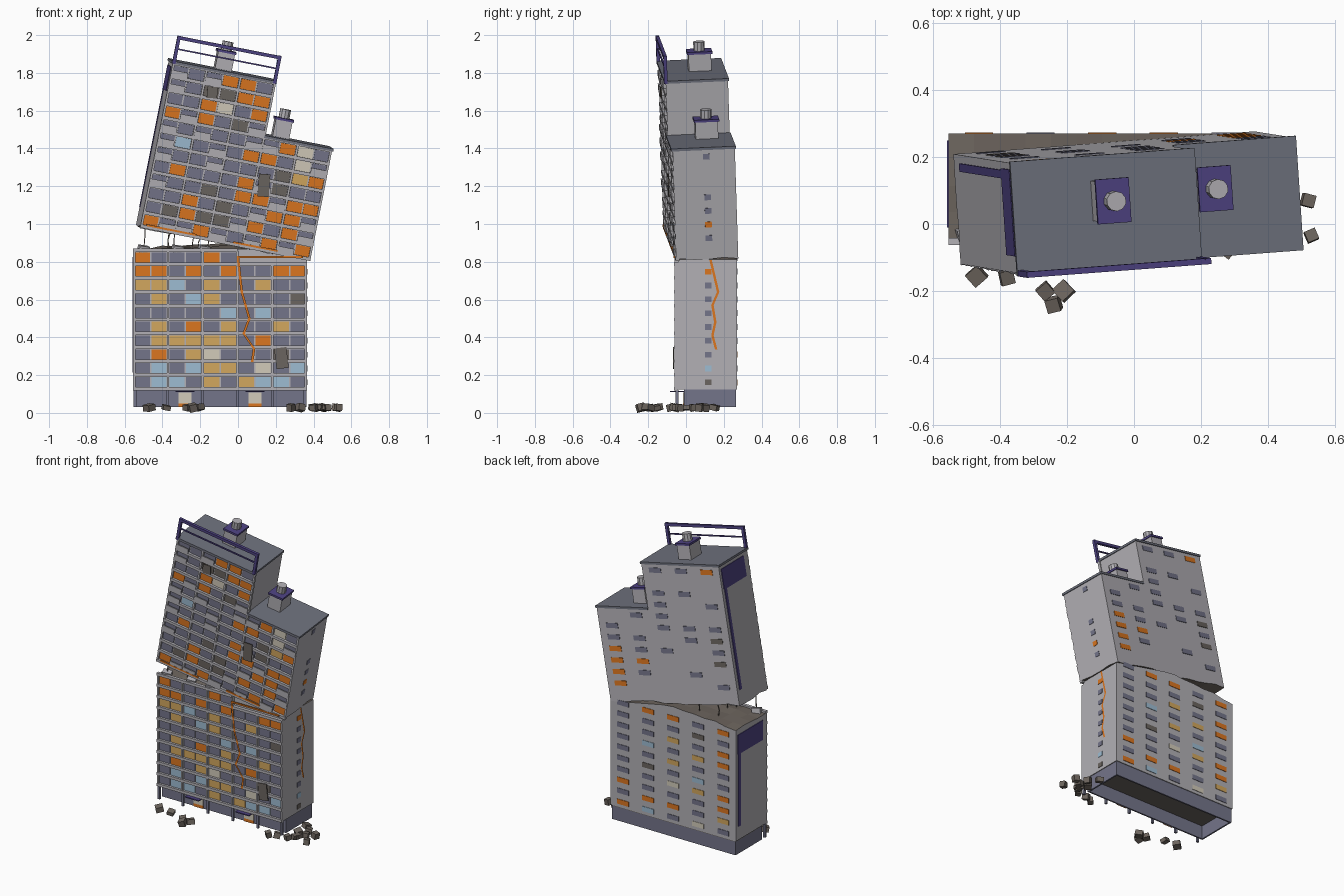
import bpy, bmesh, math, random
from mathutils import Matrix, Vector, Euler

random.seed(4)
cube = bpy.data.objects.get("Cube")
if cube:
    bpy.data.objects.remove(cube, do_unlink=True)

# One flat colour per key
COLOURS = {
    "w": ("concrete", "B2B0B5"), "s": ("roof_slate", "6F727E"), "g": ("grey_glass", "74758A"),
    "o": ("orange", "DB7620"), "t": ("tan_light", "D2A75E"), "b": ("pale_blue", "9DBCD2"),
    "n": ("burnt_brown", "6B6560"), "c": ("cream", "D2CBBA"), "p": ("deep_purple", "4E4382"),
    "r": ("rubble_brown", "6E665F")}


def linear(h):
    s = [int(h[i:i + 2], 16) / 255 for i in (0, 2, 4)]
    return tuple(((c + 0.055) / 1.055) ** 2.4 for c in s) + (1,)


MATS = {}
for key, (label, h) in COLOURS.items():
    m = bpy.data.materials.new(label)
    m.use_nodes = True
    m.diffuse_color = linear(h)
    m.node_tree.nodes["Principled BSDF"].inputs["Base Color"].default_value = linear(h)
    MATS[key] = m
KEYS = list(COLOURS)


def box(bm, lo, hi, col, rot=None):
    lo, hi = Vector(lo), Vector(hi)
    mat = Matrix.Translation((lo + hi) / 2)
    if rot:
        mat = mat @ Euler(rot).to_matrix().to_4x4()
    mat = mat @ Matrix.Diagonal((*(hi - lo), 1))
    vs = bmesh.ops.create_cube(bm, size=1, matrix=mat)["verts"]
    for f in {f for v in vs for f in v.link_faces}:
        f.material_index = KEYS.index(col)


def bar(bm, a, b, t, col):
    a, b = Vector(a), Vector(b)
    d = b - a
    mat = Matrix.Translation((a + b) / 2) @ d.to_track_quat('Z', 'Y').to_matrix().to_4x4()
    vs = bmesh.ops.create_cube(bm, size=1, matrix=mat @ Matrix.Diagonal((t, t, d.length, 1)))["verts"]
    for f in {f for v in vs for f in v.link_faces}:
        f.material_index = KEYS.index(col)


def finish(name, bm, matrix):
    used = sorted({f.material_index for f in bm.faces})
    for f in bm.faces:
        f.material_index = used.index(f.material_index)
    me = bpy.data.meshes.new(name)
    bm.to_mesh(me)
    bm.free()
    for i in used:
        me.materials.append(MATS[KEYS[i]])
    ob = bpy.data.objects.new(name, me)
    bpy.context.collection.objects.link(ob)
    ob.matrix_world = matrix


W, D, BAY, P = 0.92, 0.33, 0.184, 0.0733
WALL = 0.018
LOWER = Matrix.Translation((-0.555, -0.06, 0.125))
UPPER = Matrix.Translation((-0.517, -0.12, 0.987)) @ Euler(
    [math.radians(a) for a in (2.6, 11.1, 4.3)]).to_matrix().to_4x4()
GROUND = Matrix.Identity(4)


def facade(prefix, rows, matrix, railings):
    """Front grid of slabs, fins and windows; rows run top to bottom."""
    rows = rows[::-1]
    bays = [len(r) // 2 for r in rows]
    bm = bmesh.new()
    for k in range(len(rows) + 1):
        n = max(bays[max(k - 1, 0)], bays[min(k, len(rows) - 1)])
        box(bm, (0, -0.003, k * P - 0.006), (n * BAY, WALL, k * P + 0.012), "w")
    for b in range(6):
        top = sum(n >= b for n in bays) * P
        x = min(max(b * BAY, 0.006), W - 0.006)
        box(bm, (x - 0.006, 0, 0), (x + 0.006, WALL, top), "w")
    finish(prefix + "_slabs_and_fins", bm, matrix)
    bm = bmesh.new()
    for k, row in enumerate(rows):
        for i, col in enumerate(row):
            x, z = (i + 0.5) * BAY / 2 + (0.002 if i % 2 == 0 else -0.002), k * P
            box(bm, (x - 0.04, WALL - 0.006, z + 0.012), (x + 0.04, WALL + 0.002, z + 0.065), col)
    finish(prefix + "_front_windows", bm, matrix)
    if railings:
        bm = bmesh.new()
        for k, row in enumerate(rows):
            for i, col in enumerate(row):
                if col == "g" and random.random() < 0.6:
                    x, z = (i + 0.5) * BAY / 2, k * P + 0.01
                    box(bm, (x - 0.044, -0.006, z), (x + 0.044, 0.001, z + 0.03), "w")
        finish(prefix + "_balcony_panels", bm, matrix)


def plates(prefix, back, side, matrix):
    """Small windows on the back and on the right-hand end."""
    bm = bmesh.new()
    for k, row in enumerate(back[::-1]):
        for i, col in enumerate(row[::-1]):
            if col != " ":
                x, z = (i + 0.5) * BAY, (k + 0.5) * P
                box(bm, (x - 0.042, D - 0.003, z - 0.016), (x + 0.042, D + 0.003, z + 0.016), col)
    for k, col in enumerate(side):
        if col != " ":
            z = (k + 0.5) * P
            box(bm, (W - 0.003, 0.16, z - 0.015), (W + 0.003, 0.195, z + 0.015), col)
    finish(prefix + "_small_windows", bm, matrix)


def broken_slab(name, height, skirt, matrix):
    """Jagged fracture surface with a concrete skirt joining it to the block."""
    bm = bmesh.new()
    bmesh.ops.create_grid(bm, x_segments=12, y_segments=4, size=0.5,
                          matrix=Matrix.Translation((W / 2, (D + WALL) / 2, 0))
                          @ Matrix.Diagonal((W, D - WALL, 1, 1)))
    for v in bm.verts:
        v.co.z = height(v.co.x, v.co.y)
    for f in bm.faces:
        f.material_index = KEYS.index("r")
    rim = [e for e in bm.edges if e.is_boundary]
    new = bmesh.ops.extrude_edge_only(bm, edges=rim)["geom"]
    for v in (g for g in new if isinstance(g, bmesh.types.BMVert)):
        v.co.z = skirt
    for f in (g for g in new if isinstance(g, bmesh.types.BMFace)):
        f.material_index = KEYS.index("w")
    bmesh.ops.recalc_face_normals(bm, faces=bm.faces)
    finish(name, bm, matrix)


def crack(name, pts, along, width, matrix):
    bm = bmesh.new()
    side = Vector(along) * width / 2
    pairs = [(bm.verts.new(Vector(p) - side), bm.verts.new(Vector(p) + side)) for p in pts]
    for (a, b), (c, d) in zip(pairs, pairs[1:]):
        bm.faces.new((a, b, d, c)).material_index = KEYS.index("o")
    finish(name, bm, matrix)


def stub(x, y):
    ridge = 0.735 + 0.035 * (y / D) * math.sin(math.pi * x / W) + random.uniform(-0.006, 0.008)
    return min(ridge, 0.862 - 0.2 * x + 0.01)


# Lower block
bm = bmesh.new()
box(bm, (0, WALL, 0), (W, D, 0.675), "w")
finish("lower_core", bm, LOWER)
broken_slab("lower_broken_top", stub, 0.67, LOWER)
facade("lower", ["ogggog", "oogogoggoo", "ttbgtggtgg", "gtgbtggggn", "gggggbgbgg", "gtgogtggtg",
                 "gtttttgogg", "gogtcgggng", "gbgbttgcgb", "gbbgtgtbbg"], LOWER, False)
plates("lower", ["googo", "gggng", "ggtgo", "gbgto", "ggtgg", "gngbg", "ggcto", "ogggo",
                 "googt", "obgcg"], "nbggggggo", LOWER)

# Tilted upper block with two roof levels
H1, H2, STEP = 12 * P, 8 * P, 3 * BAY
bm = bmesh.new()
box(bm, (0, WALL, 0.02), (STEP, D, H1), "w")
box(bm, (STEP, WALL, 0.02), (W, D, H2), "w")
finish("upper_core", bm, UPPER)
broken_slab("upper_broken_base", lambda x, y: random.uniform(-0.012, 0.006), 0.03, UPPER)
facade("upper", ["gggoog", "ggnnoo", "ggocgo", "ogogng", "gggggggocg", "gbgggoogcg", "gggggggnto",
                 "gogggogngg", "gggngoogoo", "ggognggoog", "gnonngogog", "oggogggogo"], UPPER, True)
plates("upper", ["  ggo", "     ", "  gg ", "  g g", " gg  ", "g ggg", "gg gn", "ogg g",
                 "oo  n", "og g ", "o   g", "     "], " gogg  g", UPPER)
bm = bmesh.new()
box(bm, (-0.006, -0.008, H1), (STEP + 0.006, D + 0.005, H1 + 0.014), "s")
box(bm, (STEP, -0.008, H2), (W + 0.006, D + 0.005, H2 + 0.014), "s")
finish("roof_slabs", bm, UPPER)

# Rooftop plant rooms with purple lids and round vents
for name, u, z in (("high_plant_room", 0.28, H1), ("low_plant_room", 0.65, H2)):
    bm = bmesh.new()
    box(bm, (u - 0.045, 0.14, z), (u + 0.045, 0.26, z + 0.105), "w")
    box(bm, (u - 0.051, 0.133, z + 0.105), (u + 0.051, 0.267, z + 0.118), "p")
    bmesh.ops.create_cone(bm, cap_ends=True, segments=10, radius1=0.03, radius2=0.03, depth=0.05,
                          matrix=Matrix.Translation((u, 0.2, z + 0.14)))
    finish(name, bm, UPPER)

# Purple sign frame on the front roof edge
bm = bmesh.new()
for u in (0.005, 0.55):
    bar(bm, (u, 0.0, H1), (u, 0.0, 1.03), 0.018, "p")
bar(bm, (-0.004, 0.0, 1.02), (0.559, 0.0, 1.02), 0.018, "p")
bar(bm, (0.005, 0.0, 0.96), (0.55, 0.0, 0.96), 0.008, "p")
finish("roof_frame", bm, UPPER)

# Purple panels and stripes on the left-hand end
for name, top, mat in (("lower_end_panel", 0.70, LOWER), ("upper_end_panel", 0.86, UPPER)):
    bm = bmesh.new()
    box(bm, (-0.004, 0.05, top - 0.13), (0.004, 0.31, top), "p")
    box(bm, (-0.004, 0.28, 0.09), (0.004, 0.305, top - 0.13), "p")
    finish(name, bm, mat)

# Hollow plinth, front columns, doors and canopies
bm = bmesh.new()
x0, x1, y0, y1 = -0.55, 0.36, -0.01, 0.265
for lo, hi in (((x0, y0), (x1, y0 + 0.01)), ((x0, y1 - 0.01), (x1, y1)),
               ((x0, y0), (x0 + 0.01, y1)), ((x1 - 0.01, y0), (x1, y1))):
    box(bm, (*lo, 0.03), (*hi, 0.125), "g")
box(bm, (x0, y0, 0.119), (x1, y1, 0.126), "n")
finish("plinth", bm, GROUND)
bm = bmesh.new()
for b in range(6):
    x = min(max(b * BAY, 0.01), W - 0.01) - 0.555
    box(bm, (x - 0.007, -0.055, 0.03), (x + 0.007, -0.041, 0.122), "g")
finish("front_columns", bm, GROUND)
for name, x in (("right_door", -0.28), ("left_door", 0.09)):
    bm = bmesh.new()
    box(bm, (x - 0.035, -0.016, 0.05), (x + 0.035, -0.008, 0.108), "c")
    box(bm, (x - 0.035, -0.016, 0.03), (x + 0.035, -0.008, 0.05), "o")
    box(bm, (x - 0.05, -0.085, 0.11), (x + 0.05, -0.01, 0.117), "p")
    finish(name + "_and_canopy", bm, GROUND)

# Glowing cracks and fracture edges
crack("front_crack", [(x, -0.067, z) for x, z in ((0.0, 0.82), (0.02, 0.64), (0.06, 0.5), (0.03, 0.42),
                                                 (0.085, 0.34), (0.075, 0.27))], (1, 0, 0), 0.013, GROUND)
crack("end_crack", [(0.37, y, z) for y, z in ((0.13, 0.81), (0.17, 0.64), (0.14, 0.57), (0.155, 0.48),
                                             (0.14, 0.41), (0.16, 0.335))], (0, 1, 0), 0.013, GROUND)
for name, u0, u1, z, mat in (("lower_glow_edge", 0.55, 0.9, 0.695, LOWER),
                             ("upper_glow_edge_a", 0.03, 0.3, 0.008, UPPER),
                             ("upper_glow_edge_b", 0.5, 0.74, 0.008, UPPER)):
    bm = bmesh.new()
    box(bm, (u0, -0.007, z), (u1, 0.001, z + 0.01), "o")
    finish(name, bm, mat)

# Burnt patches on the front
for name, u, z, w, h, mat in (("lower_burn", 0.785, 0.165, 0.065, 0.11, LOWER),
                              ("upper_burn", 0.60, 0.34, 0.06, 0.12, UPPER),
                              ("small_burn", 0.235, 0.77, 0.055, 0.06, UPPER)):
    bm = bmesh.new()
    box(bm, (u - w / 2, -0.009, z - h / 2), (u + w / 2, -0.003, z + h / 2), "n", (0, -0.12, 0))
    finish(name, bm, mat)

# Bent reinforcing bars across the gap
bm = bmesh.new()
for x, y in ((-0.5, -0.03), (-0.37, 0.0), (-0.34, 0.05), (-0.36, 0.18), (-0.2, 0.02), (-0.16, 0.1), (-0.24, 0.2)):
    top = 0.99 - 0.2 * (x + 0.517)
    mid = (x + random.uniform(-0.012, 0.012), y, (top + 0.85) / 2 + 0.01)
    bar(bm, (x, y, 0.85), mid, 0.005, "r")
    bar(bm, mid, (x + 0.008, y, top + 0.015), 0.005, "r")
finish("bent_rebar", bm, GROUND)

# Loose chunks on the fracture and rubble on the ground
bm = bmesh.new()
for x in (-0.5, -0.32, -0.18):
    box(bm, (x - 0.028, -0.05, 0.85), (x + 0.028, -0.01, 0.885), "w", (0.2, 0.15, 0.3))
finish("loose_chunks", bm, GROUND)
bm = bmesh.new()
for x, y in ((-0.47, -0.155), (-0.38, -0.16), (-0.265, -0.2), (-0.24, -0.24), (-0.21, -0.2), (0.28, -0.08),
             (0.33, -0.06), (0.4, -0.05), (0.44, 0.0), (0.41, 0.05), (0.45, 0.1), (0.4, 0.15),
             (0.52, 0.07), (0.53, -0.035), (0.43, -0.02), (0.47, 0.04)):
    a, h = random.uniform(0.016, 0.025), random.uniform(0.012, 0.02)
    rot = [random.uniform(-0.3, 0.3), random.uniform(-0.3, 0.3), random.uniform(0, 3)]
    box(bm, (x - a, y - a, 0.036 - h), (x + a, y + a, 0.036 + h), "r", rot)
drop = min(v.co.z for v in bm.verts)
bmesh.ops.translate(bm, verts=bm.verts, vec=(0, 0, -drop))
finish("ground_rubble", bm, GROUND)
